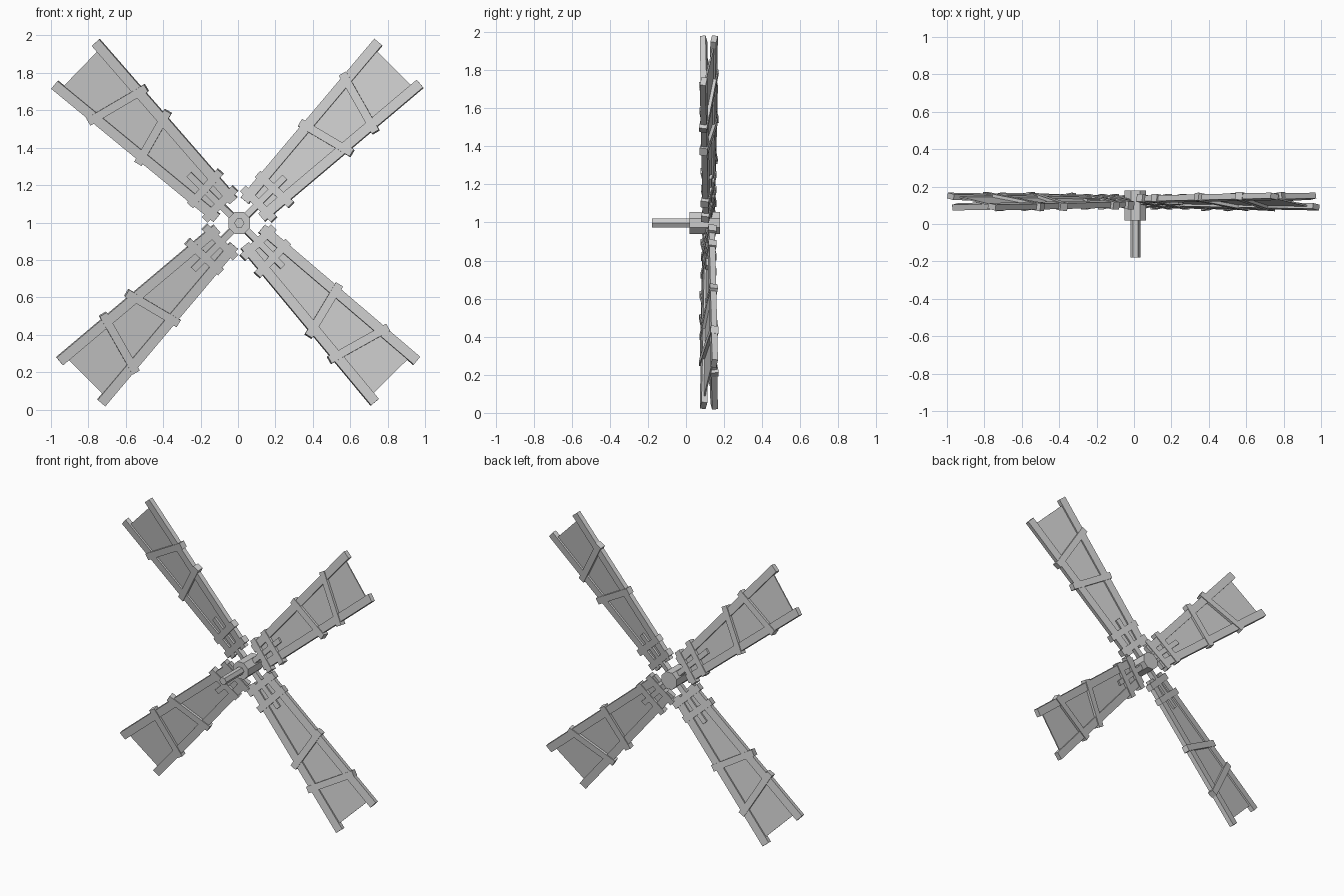
import bpy, bmesh, math
from mathutils import Matrix, Vector

if "Cube" in bpy.data.objects:
    bpy.data.objects.remove(bpy.data.objects["Cube"])

CENTER = Vector((0.007, 0.12, 0.997))


def make_object(name, bm):
    bmesh.ops.recalc_face_normals(bm, faces=bm.faces)
    me = bpy.data.meshes.new(name)
    bm.to_mesh(me)
    bm.free()
    ob = bpy.data.objects.new(name, me)
    bpy.context.collection.objects.link(ob)
    return ob


def prism(name, outline, depth, matrix):
    """Extrude a flat (u, v) outline symmetrically through the blade plane."""
    bm = bmesh.new()
    front = [bm.verts.new((u, -depth / 2, v)) for u, v in outline]
    back = [bm.verts.new((u, depth / 2, v)) for u, v in outline]
    n = len(outline)
    bm.faces.new(front)
    bm.faces.new(back[::-1])
    for i in range(n):
        j = (i + 1) % n
        bm.faces.new((front[i], back[i], back[j], front[j]))
    bm.transform(matrix)
    return make_object(name, bm)


def beam(name, a, b, width, depth, matrix):
    """Square-ended plank between two (u, v) points."""
    a, b = Vector(a), Vector(b)
    d = (b - a).normalized()
    s = Vector((-d.y, d.x)) * width / 2
    return prism(name, [a + s, b + s, b - s, a - s], depth, matrix)


def axle(name, radius, sides, y0, y1):
    bm = bmesh.new()
    bmesh.ops.create_cone(bm, cap_ends=True, segments=sides, radius1=radius,
                          radius2=radius, depth=y1 - y0)
    bm.transform(Matrix.Translation((CENTER.x, (y0 + y1) / 2, CENTER.z))
                 @ Matrix.Rotation(math.pi / 2, 4, 'X')
                 @ Matrix.Rotation(math.pi / sides, 4, 'Z'))
    return make_object(name, bm)


# Hub and drive shaft
axle("hub", 0.063, 8, 0.018, 0.178)
axle("shaft", 0.027, 6, -0.178, 0.03)

# Cross battens: (start u, v), (end u, v)
BATTENS = [((0.145, 0.115), (0.145, -0.12)),
           ((0.255, 0.115), (0.265, -0.13)),
           ((0.61, 0.15), (0.69, -0.165)),
           ((0.955, 0.175), (0.86, -0.175))]

# Four pitched blades: angle, length, arm length
for k, (angle, length, arm) in enumerate([(45, 1.21, 0.345), (135.8, 1.224, 0.375),
                                          (225, 1.202, 0.35), (314.6, 1.191, 0.33)]):
    m = (Matrix.Translation(CENTER)
         @ Matrix.Rotation(-math.radians(angle), 4, 'Y')
         @ Matrix.Rotation(-math.radians(10), 4, 'X'))
    beam(f"arm_{k}", (0.03, 0), (arm, 0), 0.034, 0.034, m)
    for side in (1, -1):
        beam(f"rail_{k}_{'upper' if side > 0 else 'lower'}",
             (0.105, 0.065 * side), (length, 0.16 * side), 0.054, 0.031, m)
    # Sail cloth
    e = length - 0.04
    prism(f"sail_{k}", [(0.125, 0.065), (e, 0.157), (e, -0.157), (0.125, -0.065)],
          0.008, m)
    for i, (a, b) in enumerate(BATTENS):
        beam(f"batten_{k}_{i}", a, b, 0.044, 0.042, m)
